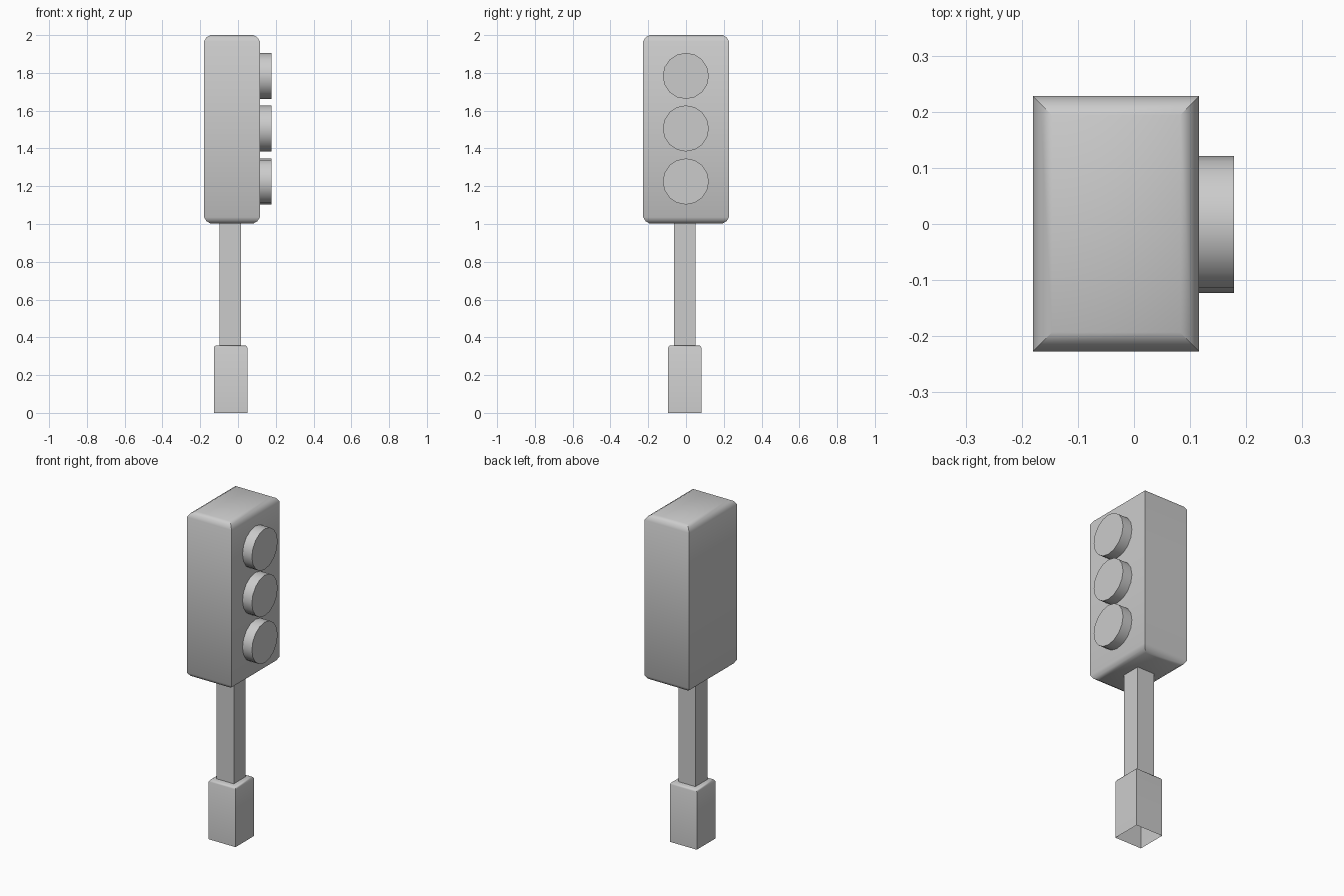
import bpy, bmesh, math
from mathutils import Matrix

if "Cube" in bpy.data.objects:
    bpy.data.objects.remove(bpy.data.objects["Cube"])


def finish(name, bm, angle=None):
    bmesh.ops.recalc_face_normals(bm, faces=bm.faces)
    mesh = bpy.data.meshes.new(name)
    bm.to_mesh(mesh)
    bm.free()
    ob = bpy.data.objects.new(name, mesh)
    bpy.context.collection.objects.link(ob)
    if angle:
        bpy.ops.object.select_all(action='DESELECT')
        ob.select_set(True)
        bpy.context.view_layer.objects.active = ob
        bpy.ops.object.shade_smooth_by_angle(angle=math.radians(angle))
    return ob


def box_loft(name, x0, x1, y0, y1, profile, cap_bottom, cap_top, angle=None):
    """Stack rectangular rings; profile is a list of (inset, z)."""
    bm = bmesh.new()
    rings = []
    for i, z in profile:
        rings.append([bm.verts.new(p) for p in (
            (x0 + i, y0 + i, z), (x1 - i, y0 + i, z),
            (x1 - i, y1 - i, z), (x0 + i, y1 - i, z))])
    for a, b in zip(rings, rings[1:]):
        for k in range(4):
            j = (k + 1) % 4
            bm.faces.new((a[k], a[j], b[j], b[k]))
    if cap_bottom:
        bm.faces.new(rings[0][::-1])
    if cap_top:
        bm.faces.new(rings[-1])
    return finish(name, bm, angle)


# Signal housing: rounded rims at top and bottom, sharp vertical corners
rim = [(0.0, 0.033), (0.013, 0.012), (0.034, 0.0)]
housing = [(i, 1.003 + d) for i, d in reversed(rim)] + [(i, 2.0 - d) for i, d in rim]
box_loft("housing", -0.18, 0.116, -0.227, 0.228, housing, True, True, 40)

# Square pole
box_loft("pole", -0.097, 0.016, -0.063, 0.05, [(0, 0.355), (0, 1.005)], False, False)

# Base sleeve, open underneath
box_loft("base", -0.128, 0.05, -0.095, 0.081,
         [(0, 0), (0, 0.345), (0.005, 0.354), (0.013, 0.358)], False, True, 40)

# Three round lamps on the +x face
for name, z in (("top_lamp", 1.784), ("middle_lamp", 1.506), ("bottom_lamp", 1.225)):
    bm = bmesh.new()
    bmesh.ops.create_cone(
        bm, cap_ends=True, segments=16, radius1=0.122, radius2=0.122, depth=0.066,
        matrix=Matrix.Translation((0.145, -0.001, z)) @ Matrix.Rotation(math.pi / 2, 4, 'Y'))
    finish(name, bm, 40)
